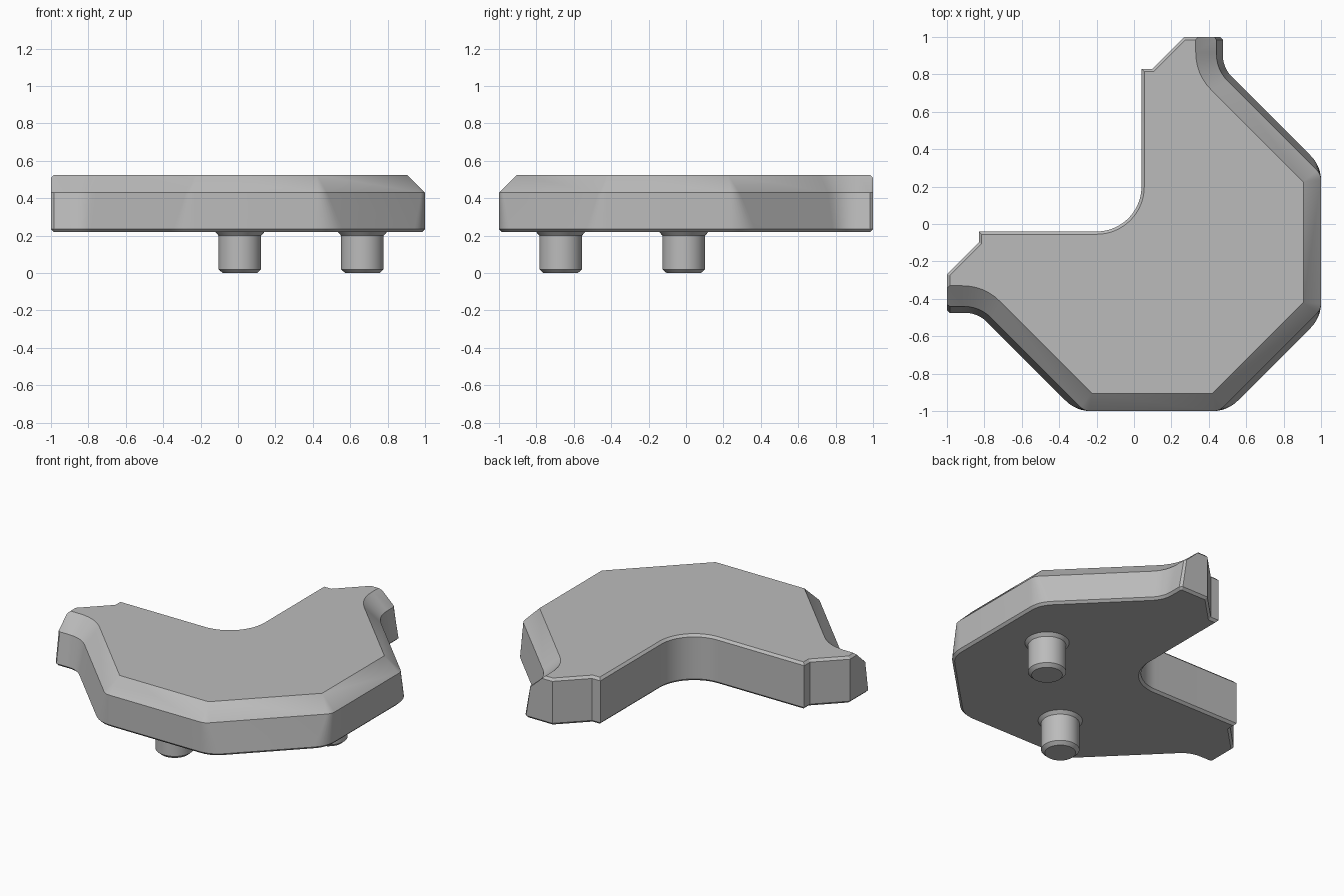
import bpy, bmesh, math
from mathutils import Vector as V

cube = bpy.data.objects.get("Cube")
if cube:
    bpy.data.objects.remove(cube, do_unlink=True)

grey = bpy.data.materials.new("plain grey")
grey.use_nodes = True
grey.diffuse_color = (0.5, 0.5, 0.5, 1)
grey.node_tree.nodes["Principled BSDF"].inputs["Base Color"].default_value = (0.5, 0.5, 0.5, 1)

BASE, RIM, SHOULDER, TOP = 0.22, 0.235, 0.43, 0.525
BEVEL = 0.015
DOWN, UP, DIAG, BACK = V((0, -1)), V((0, 1)), V((1, -1)).normalized(), V((-1, -1)).normalized()


def fillet(corner, into, out, size, steps=6):
    """Rounded corner; size is the distance from corner to each tangent point."""
    c = V(corner)
    a, b = c - into * size, c + out * size
    ts = [i / steps for i in range(steps + 1)]
    return [a * (1 - t) ** 2 + c * 2 * t * (1 - t) + b * t * t for t in ts]


def inset(loop, d):
    """Mitred inset of a closed clockwise outline."""
    result = []
    for i, p in enumerate(loop):
        e1 = (p - loop[i - 1]).normalized()
        e2 = (loop[(i + 1) % len(loop)] - p).normalized()
        n1, n2 = V((e1.y, -e1.x)), V((e2.y, -e2.x))
        result.append(p + (n1 + n2) * d / (1 + n1.dot(n2)))
    return result


def finish(name, bm):
    bmesh.ops.remove_doubles(bm, verts=bm.verts, dist=0.0005)
    bmesh.ops.recalc_face_normals(bm, faces=bm.faces)
    mesh = bpy.data.meshes.new(name)
    bm.to_mesh(mesh)
    bm.free()
    mesh.materials.append(grey)
    ob = bpy.data.objects.new(name, mesh)
    bpy.context.collection.objects.link(ob)
    bpy.ops.object.select_all(action='DESELECT')
    ob.select_set(True)
    bpy.context.view_layer.objects.active = ob
    bpy.ops.object.shade_smooth_by_angle(angle=math.radians(25))


def loft(bm, rings):
    rows = [[bm.verts.new(p) for p in ring] for ring in rings]
    n = len(rows[0])
    for low, high in zip(rows, rows[1:]):
        for i in range(n):
            j = (i + 1) % n
            bm.faces.new((low[i], low[j], high[j], high[i]))
    bm.faces.new(rows[0])
    bm.faces.new(rows[-1])


# Stations of one half: lower outline, shoulder point, shoulder height, top point
stations = []
# Inner corner, inner wall and notch
inner = [V((-0.2 + 0.24 * math.cos(a), 0.2 + 0.24 * math.sin(a)))
         for a in [math.radians(-45 + 5 * i) for i in range(10)]]
inner += [V(p) for p in [(0.04, 0.83), (0.10, 0.83), (0.27, 1)]]
stations += [(p, p, TOP - BEVEL, None) for p in inner]
# Arm end
corner_top = V((0.33, 1 - BEVEL))
stations += [(V((0.345, 1)), V((0.345, 1)), TOP - BEVEL, corner_top),
             (V((0.46, 1)), V((0.43, 1)), SHOULDER, corner_top),
             (V((0.475, 0.985)), V((0.44, 0.985)), SHOULDER, corner_top)]
# Sloped outer wall: (lower, shoulder, top) corners and rounding sizes
bends = [
    (DOWN, DIAG, [(0.475, 0.835), (0.44, 0.825), (0.33, 0.80)], [0.07, 0.09, 0.12]),
    (DIAG, DOWN, [(1, 0.31), (1, 0.265), (0.905, 0.225)], [0.08, 0.03, 0]),
    (DOWN, BACK, [(1, -0.50), (1, -0.455), (0.905, -0.42)], [0.08, 0.03, 0]),
]
for into, out, corners, sizes in bends:
    arcs = [fillet(c, into, out, s) for c, s in zip(corners, sizes)]
    stations += [(a, b, SHOULDER, c) for a, b, c in zip(*arcs)]


# Reflect the half across the diagonal
def flip(p):
    return None if p is None else V((-p.y, -p.x))


stations += [(flip(a), flip(b), z, flip(c)) for a, b, z, c in reversed(stations[1:])]

lower = [s[0] for s in stations]
small = inset(lower, BEVEL)
rings = [
    [p.to_3d() + V((0, 0, BASE)) for p in small],
    [p.to_3d() + V((0, 0, RIM)) for p in lower],
    [s[1].to_3d() + V((0, 0, s[2])) for s in stations],
    [(s[3] or q).to_3d() + V((0, 0, TOP)) for s, q in zip(stations, small)],
]
bm = bmesh.new()
loft(bm, rings)
finish("curved_body", bm)

# Two round pegs with a flared collar and chamfered tip
PEG = [(0.092, 0), (0.114, 0.02), (0.114, 0.2), (0.134, BASE + 0.002)]
for name, x, y in [("front_peg", 0.01, -0.67), ("left_peg", 0.665, -0.012)]:
    bm = bmesh.new()
    angles = [2 * math.pi * i / 40 for i in range(40)]
    loft(bm, [[(x + r * math.cos(a), y + r * math.sin(a), z) for a in angles] for r, z in PEG])
    finish(name, bm)
